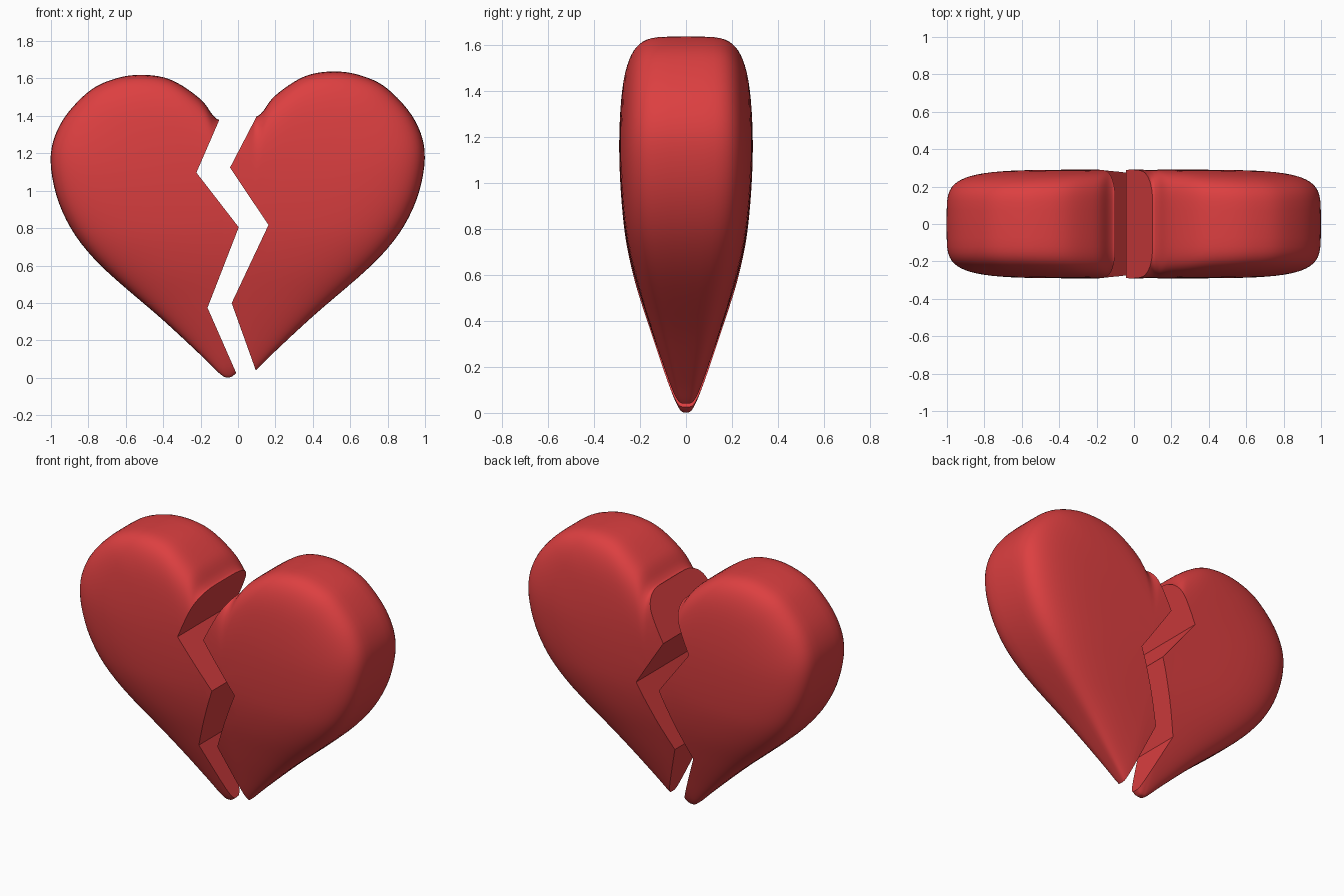
import bpy, bmesh, math
from mathutils import Vector, Matrix

if "Cube" in bpy.data.objects:
    bpy.data.objects.remove(bpy.data.objects["Cube"])

red = bpy.data.materials.new("heart_red")
red.diffuse_color = (0.72, 0.05, 0.052, 1)
red.use_nodes = True
red.node_tree.nodes["Principled BSDF"].inputs["Base Color"].default_value = red.diffuse_color

# right side of the whole heart outline (x, z), from notch to tip
SIDE = [(0, 1.38), (.031, 1.402), (.098, 1.494), (.244, 1.598), (.393, 1.632),
        (.544, 1.618), (.696, 1.55), (.85, 1.383), (.908, 1.183), (.852, .91),
        (.688, .652), (.339, .32), (.136, .118), (.04, .018), (0, 0)]
# half thickness by height
THICK = [(0, .04), (.05, .062), (.2, .11), (.4, .172), (.6, .23), (.8, .268),
         (1.1, .29), (1.4, .286), (1.65, .275)]
# fracture line, top to bottom
CRACK = [(0, 3), (0, 1.375), (-.131, 1.1), (.085, .8), (-.097, .376),
         (.041, .03), (.062, -.022), (.062, -1)]
CENTRE = Vector((0, .9))
POWER = 5


def spline(p0, p1, p2, p3, t):
    return 0.5 * (2 * p1 + (p2 - p0) * t + (2 * p0 - 5 * p1 + 4 * p2 - p3) * t * t
                  + (3 * p1 - p0 - 3 * p2 + p3) * t ** 3)


def half_thickness(z):
    pts = [Vector(p) for p in THICK]
    z = min(max(z, 0), 1.649)
    i = max(k for k in range(len(pts) - 1) if pts[k].x <= z)
    a, b = pts[i], pts[i + 1]
    p = pts[max(i - 1, 0)]
    n = pts[min(i + 2, len(pts) - 1)]
    t = (z - a.x) / (b.x - a.x)
    h = b.x - a.x
    m0 = (b.y - p.y) / (b.x - p.x) * h
    m1 = (n.y - a.y) / (n.x - a.x) * h
    return ((2*t**3 - 3*t*t + 1) * a.y + (t**3 - 2*t*t + t) * m0
            + (3*t*t - 2*t**3) * b.y + (t**3 - t*t) * m1)


def outline():
    ctrl = [Vector(p) for p in SIDE]
    ctrl += [Vector((-p.x, p.y)) for p in ctrl[-2:0:-1]]
    n = len(ctrl)
    return [spline(ctrl[i - 1], ctrl[i], ctrl[(i + 1) % n], ctrl[(i + 2) % n], k / 6)
            for i in range(n) for k in range(6)]


def make_object(name, bm):
    bmesh.ops.recalc_face_normals(bm, faces=bm.faces)
    me = bpy.data.meshes.new(name)
    bm.to_mesh(me)
    bm.free()
    ob = bpy.data.objects.new(name, me)
    bpy.context.collection.objects.link(ob)
    me.materials.append(red)
    return ob


def whole_heart(name):
    # puffy heart: shrinking outline rings with a rounded-box depth profile
    bm = bmesh.new()
    rim = outline()
    n = len(rim)
    steps = [.12, .24, .36] + [math.sin(math.radians(a)) ** (2 / POWER)
                               for a in range(8, 89, 5)]

    def ring(s, side):
        out = []
        for p in rim:
            q = CENTRE + (p - CENTRE) * s
            y = side * half_thickness(q.y) * max(0, 1 - s ** POWER) ** (1 / POWER)
            out.append(bm.verts.new((q.x, y, q.y)))
        return out

    edge = ring(1, 0)
    for side in (-1, 1):
        rings = [ring(s, side) for s in steps] + [edge]
        mid = bm.verts.new((0, side * half_thickness(CENTRE.y), CENTRE.y))
        for i in range(n):
            j = (i + 1) % n
            bm.faces.new((mid, rings[0][i], rings[0][j]))
            for a, b in zip(rings, rings[1:]):
                bm.faces.new((a[i], b[i], b[j], a[j]))
    return make_object(name, bm)


def crack_cutter(name, side):
    # zigzag prism covering one side of the fracture
    bm = bmesh.new()
    pts = CRACK + [(side * 3, -1), (side * 3, 3)]
    face = bm.faces.new([bm.verts.new((x, -1, z)) for x, z in pts])
    ext = bmesh.ops.extrude_face_region(bm, geom=[face])
    verts = [v for v in ext["geom"] if isinstance(v, bmesh.types.BMVert)]
    bmesh.ops.translate(bm, verts=verts, vec=(0, 2, 0))
    return make_object(name, bm)


def heart_piece(name, side, offset):
    ob = whole_heart(name)
    cutter = crack_cutter(name + "_cutter", side)
    cutter.hide_render = True
    mod = ob.modifiers.new("crack", "BOOLEAN")
    mod.operation = "INTERSECT"
    mod.solver = "EXACT"
    mod.object = cutter
    bpy.ops.object.select_all(action="DESELECT")
    bpy.context.view_layer.objects.active = ob
    ob.select_set(True)
    bpy.ops.object.modifier_apply(modifier=mod.name)
    bpy.data.objects.remove(cutter)
    # lean the piece outward
    ob.data.transform(Matrix.Translation(offset)
                      @ Matrix.Rotation(math.radians(2 * side), 4, "Y"))
    bpy.ops.object.shade_smooth_by_angle(angle=math.radians(35))


heart_left_piece = heart_piece("heart_left_piece", -1, (-.053, 0, .002))
heart_right_piece = heart_piece("heart_right_piece", 1, (.05, 0, .02))
